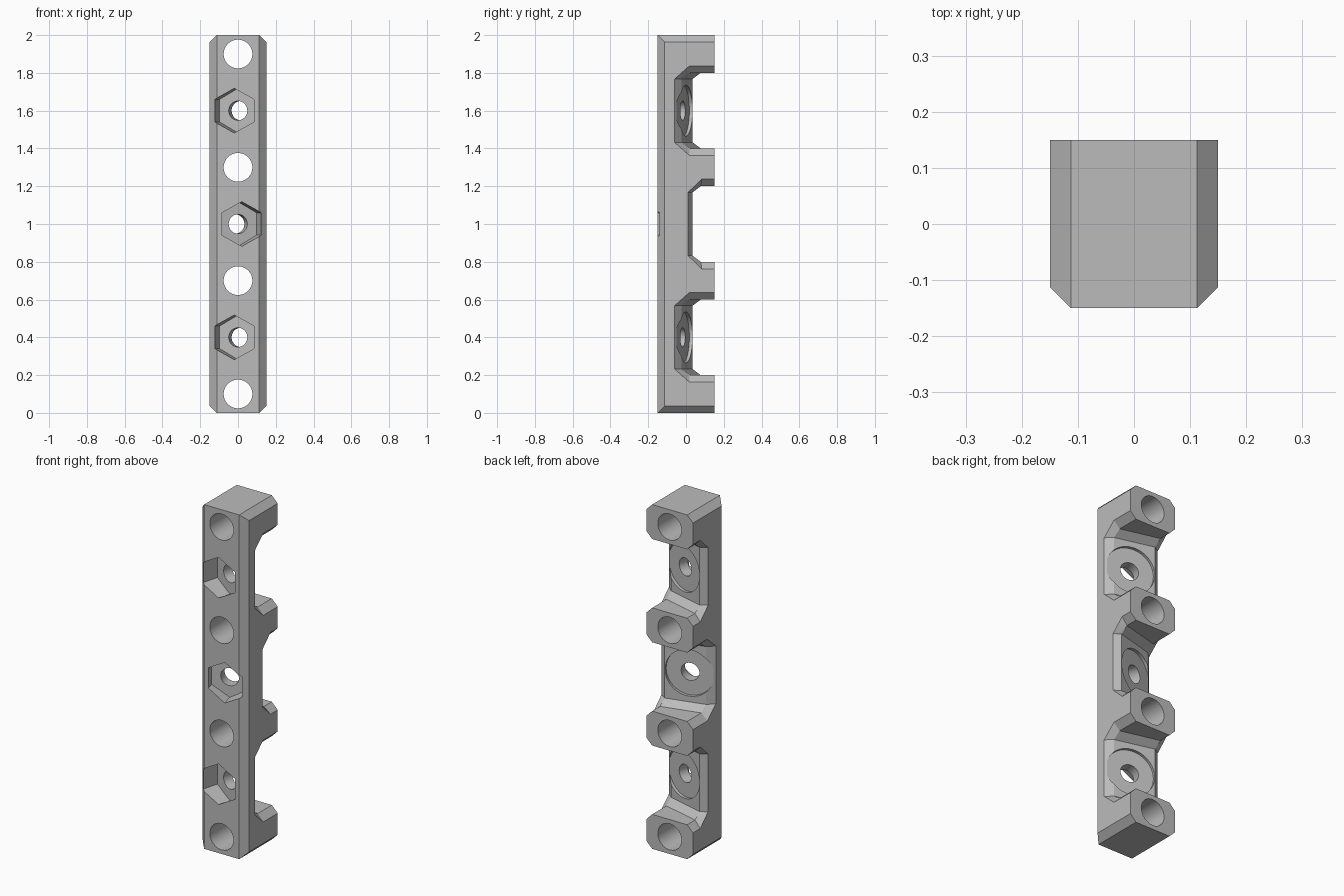
import bpy, bmesh, math
from mathutils import Matrix, Vector

if "Cube" in bpy.data.objects:
    bpy.data.objects.remove(bpy.data.objects["Cube"])

C = 0.0375                     # edge chamfer
TILT = math.radians(15)        # lean of the bolt axes

grey = bpy.data.materials.new("grey")
grey.diffuse_color = (0.5, 0.5, 0.5, 1)
grey.use_nodes = True
grey.node_tree.nodes["Principled BSDF"].inputs["Base Color"].default_value = grey.diffuse_color


def make(name, bm):
    bmesh.ops.recalc_face_normals(bm, faces=bm.faces)
    me = bpy.data.meshes.new(name)
    bm.to_mesh(me)
    bm.free()
    ob = bpy.data.objects.new(name, me)
    bpy.context.collection.objects.link(ob)
    return ob


def cut(target, cutter):
    m = target.modifiers.new("cut", 'BOOLEAN')
    m.operation, m.solver, m.object = 'DIFFERENCE', 'EXACT', cutter
    bpy.context.view_layer.objects.active = target
    bpy.ops.object.modifier_apply(modifier=m.name)
    bpy.data.objects.remove(cutter)


def rod(name, radius, start, end, origin, lean=0.0, sides=48):
    """Prism along a y axis through origin, leaning towards x by an angle."""
    bm = bmesh.new()
    bmesh.ops.create_cone(bm, cap_ends=True, segments=sides, radius1=radius,
                          radius2=radius, depth=end - start)
    mat = (Matrix.Translation(origin) @ Matrix.Rotation(-lean, 4, 'Z')
           @ Matrix.Translation((0, (start + end) / 2, 0))
           @ Matrix.Rotation(math.radians(-90), 4, 'X'))
    bmesh.ops.transform(bm, matrix=mat, verts=bm.verts)
    return make(name, bm)


def notch(z, side):
    """Sloping back notch with flared side edges, lofted across x."""
    # x, floor depth, y where the wall starts to slope, half height of the wall
    inner = [(-0.1125, 0.035, 0.078, 0.2), (0.1125, -0.025, 0.02, 0.2)]
    edge = [(-0.15, 0.011, 0.084, 0.2375), (0.15, -0.06, 0.018, 0.2375)]
    far = [[2 * e - i for e, i in zip(a, b)] for a, b in zip(edge, inner)]
    bm = bmesh.new()
    rings = []
    for x, floor, slope, h in (far[0], edge[0], inner[0], inner[1], edge[1], far[1]):
        half = [(0.25, h), (slope, h), (floor, 0.168)]
        pts = half + [(y, -w) for y, w in reversed(half)]
        rings.append([bm.verts.new((x * side, y, z + w)) for y, w in pts])
    for a, b in zip(rings, rings[1:]):
        for i in range(6):
            j = (i + 1) % 6
            bm.faces.new((a[i], a[j], b[j], b[i]))
    bm.faces.new(rings[0])
    bm.faces.new(rings[-1])
    bmesh.ops.triangulate(bm, faces=bm.faces)
    return make("notch_cutter", bm)


# Bar with chamfered front uprights and chamfered end sides
bm = bmesh.new()
for sx in (-1, 1):
    for sz in (-1, 1):
        for x, y, z in ((0.15, 0.15, 1 - C), (0.15 - C, 0.15, 1),
                        (0.15, -0.15 + C, 1 - C), (0.15 - C, -0.15, 1)):
            bm.verts.new((sx * x, y, 1 + sz * z))
bmesh.ops.convex_hull(bm, input=bm.verts)
bmesh.ops.dissolve_limit(bm, angle_limit=0.01, verts=bm.verts, edges=bm.edges)
bar = make("mounting_bar", bm)

# Notches with a leaning bolt hole, washer seat and hex nut pocket
for z, side in ((0.4, 1), (1.0, -1), (1.6, 1)):
    pivot = Vector((0, -0.075, z))
    lean = TILT * side
    cut(bar, notch(z, side))
    cut(bar, rod("washer_cutter", 0.135, 0.06, 0.3, pivot, lean))
    cut(bar, rod("nut_cutter", 0.118, -0.25, 0, pivot, lean, 6))
    cut(bar, rod("bolt_cutter", 0.051, -0.1, 0.2, pivot, lean))

# Straight through holes in the posts
for z in (0.1, 0.7, 1.3, 1.9):
    cut(bar, rod("hole_cutter", 0.076, -0.3, 0.3, Vector((0, 0, z))))

bar.data.materials.clear()
bar.data.materials.append(grey)
bpy.ops.object.select_all(action='DESELECT')
bar.select_set(True)
bpy.context.view_layer.objects.active = bar
bpy.ops.object.shade_smooth_by_angle(angle=math.radians(20))
